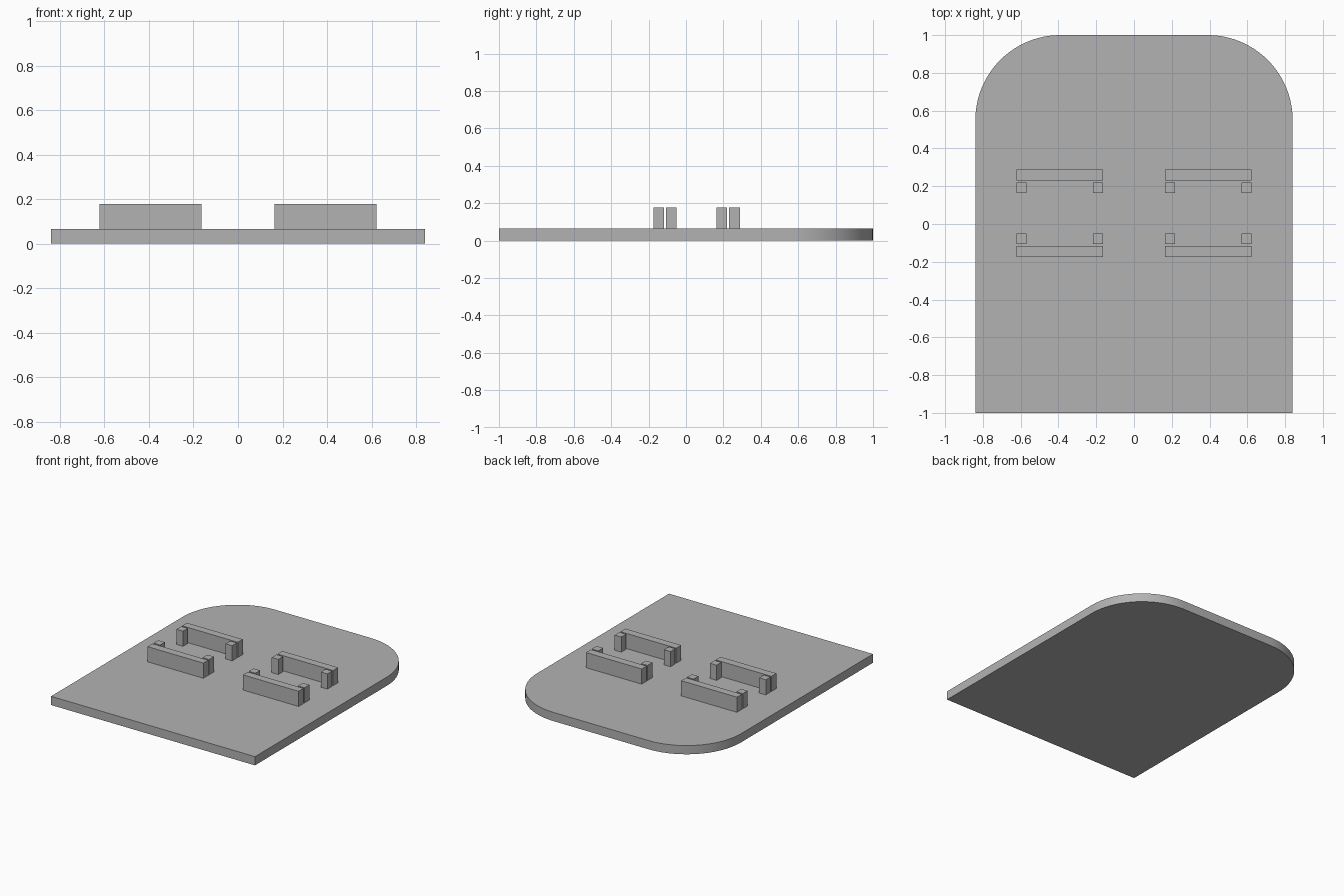
import bpy
import bmesh
from math import radians
from mathutils import Matrix, Vector

cube = bpy.data.objects.get("Cube")
if cube:
    bpy.data.objects.remove(cube, do_unlink=True)

# Single plain grey
GREY = (0.45, 0.45, 0.45, 1)
grey = bpy.data.materials.new("plain grey")
grey.use_nodes = True
grey.diffuse_color = GREY
grey.node_tree.nodes["Principled BSDF"].inputs["Base Color"].default_value = GREY

HALF_WIDTH, THICK, TOP = 0.84, 0.065, 0.178
CORNER = 0.45
ROW_CENTRE = 0.057  # the rails mirror about this y


def box(name, low, high, corner=0):
    """Box between two corners, optionally rounding its rear vertical edges."""
    low, high = Vector(low), Vector(high)
    bm = bmesh.new()
    bmesh.ops.create_cube(bm, size=1, matrix=Matrix.Translation((low + high) / 2)
                          @ Matrix.Diagonal((*(high - low), 1)))
    if corner:
        rear = [e for e in bm.edges
                if all(v.co.y > high.y - 0.01 for v in e.verts)
                and abs(e.verts[0].co.x - e.verts[1].co.x) < 0.01]
        bmesh.ops.bevel(bm, geom=rear, offset=corner, segments=24,
                        profile=0.5, affect='EDGES')
    mesh = bpy.data.meshes.new(name)
    bm.to_mesh(mesh)
    bm.free()
    mesh.materials.append(grey)
    obj = bpy.data.objects.new(name, mesh)
    bpy.context.collection.objects.link(obj)
    return obj


def mirrored_box(name, xs, ys, side, row):
    """Upright block on the plate, mirrored by side (x) and row (y)."""
    xs = sorted(side * x for x in xs)
    ys = sorted(ROW_CENTRE + row * y for y in ys)
    return box(name, (xs[0], ys[0], THICK), (xs[1], ys[1], TOP))


# Base plate with rounded rear corners
plate = box("base_plate", (-HALF_WIDTH, -1, 0), (HALF_WIDTH, 1, THICK), CORNER)
bpy.context.view_layer.objects.active = plate
plate.select_set(True)
bpy.ops.object.shade_smooth_by_angle(angle=radians(30))

# Four rails, each with a peg near both ends on the inward side
for side, side_name in ((1, "left"), (-1, "right")):
    for row, row_name in ((1, "rear"), (-1, "front")):
        tag = f"{row_name}_{side_name}"
        mirrored_box(f"{tag}_rail", (0.163, 0.622), (0.174, 0.232), side, row)
        mirrored_box(f"{tag}_inner_peg", (0.163, 0.217), (0.107, 0.163), side, row)
        mirrored_box(f"{tag}_outer_peg", (0.568, 0.622), (0.107, 0.163), side, row)
